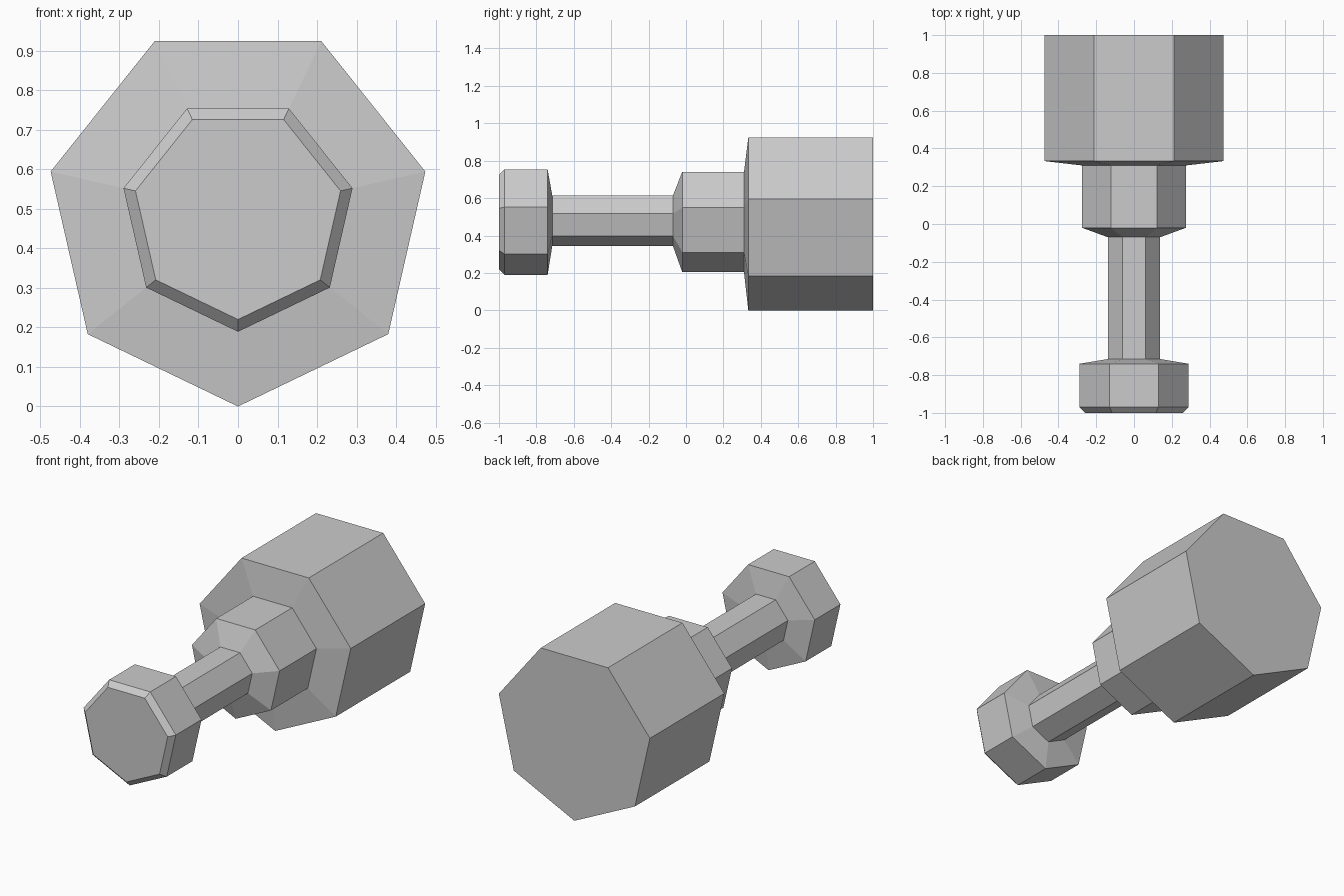
import bpy
import bmesh
from math import sin, cos, tau

SIDES = 7
AXIS_Z = 0.486

cube = bpy.data.objects.get("Cube")
if cube:
    bpy.data.objects.remove(cube, do_unlink=True)

# Single plain grey
GREY = (0.6, 0.6, 0.6, 1)
grey = bpy.data.materials.new("grey")
grey.use_nodes = True
grey.diffuse_color = GREY
bsdf = next(n for n in grey.node_tree.nodes if n.type == "BSDF_PRINCIPLED")
bsdf.inputs["Base Color"].default_value = GREY


def lathe(name, profile, cap_front=False, cap_back=False):
    """Seven-sided flat-faced turning along y from (y, radius) points."""
    bm = bmesh.new()
    angles = [tau * i / SIDES for i in range(SIDES)]
    rings = [[bm.verts.new((r * sin(a), y, AXIS_Z - r * cos(a))) for a in angles]
             for y, r in profile]
    for a, b in zip(rings, rings[1:]):
        for i in range(SIDES):
            j = (i + 1) % SIDES
            bm.faces.new((a[j], a[i], b[i], b[j]))
    if cap_front:
        bm.faces.new(rings[0])
    if cap_back:
        bm.faces.new(rings[-1][::-1])
    mesh = bpy.data.meshes.new(name)
    bm.to_mesh(mesh)
    bm.free()
    mesh.materials.append(grey)
    obj = bpy.data.objects.new(name, mesh)
    bpy.context.collection.objects.link(obj)


# Chamfered end knob, shaft, collar and large rear body
SHAFT, COLLAR, BODY = 0.142, 0.282, 0.486
lathe("end_knob", [(-1, 0.266), (-0.97, 0.297), (-0.74, 0.297), (-0.715, SHAFT)], cap_front=True)
lathe("shaft", [(-0.715, SHAFT), (-0.07, SHAFT)])
lathe("collar", [(-0.07, SHAFT), (-0.02, COLLAR), (0.31, COLLAR)])
lathe("rear_body", [(0.31, COLLAR), (0.333, BODY), (1, BODY)], cap_back=True)
